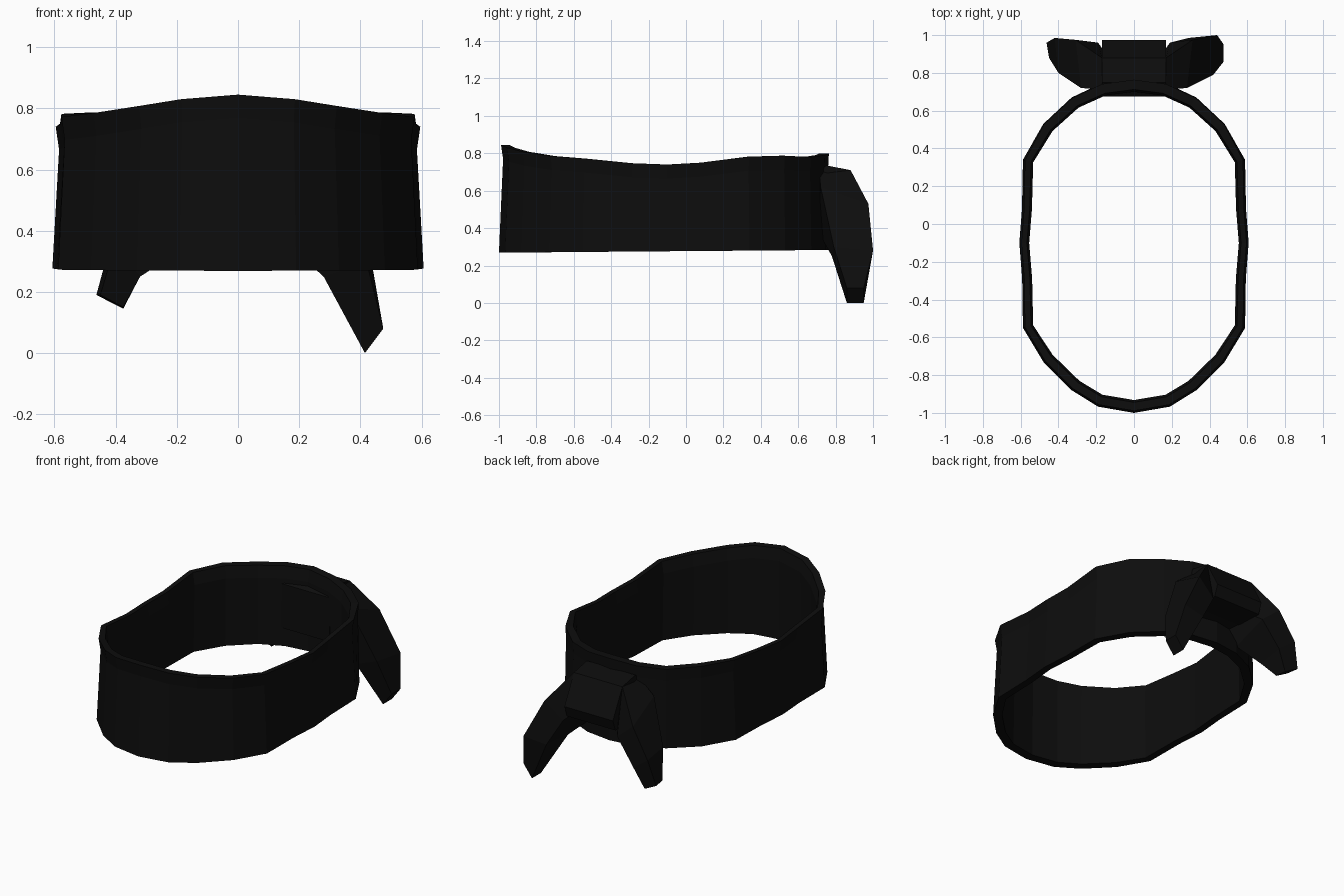
import bpy, bmesh
from mathutils import Vector

if "Cube" in bpy.data.objects:
    bpy.data.objects.remove(bpy.data.objects["Cube"])

black = bpy.data.materials.new("near black cloth")
black.diffuse_color = (0.004, 0.004, 0.004, 1)
black.use_nodes = True
black.node_tree.nodes["Principled BSDF"].inputs["Base Color"].default_value = black.diffuse_color


def finish(name, bm):
    bmesh.ops.recalc_face_normals(bm, faces=bm.faces)
    me = bpy.data.meshes.new(name)
    bm.to_mesh(me)
    bm.free()
    me.materials.append(black)
    ob = bpy.data.objects.new(name, me)
    bpy.context.collection.objects.link(ob)
    return ob


def loft(name, sections, closed=False):
    """Skin a row of equal-length closed cross-sections."""
    bm = bmesh.new()
    rows = [[bm.verts.new(p) for p in s] for s in sections]
    n, m = len(rows), len(rows[0])
    for i in range(n if closed else n - 1):
        a, b = rows[i], rows[(i + 1) % n]
        for j in range(m):
            k = (j + 1) % m
            bm.faces.new((a[j], a[k], b[k], b[j]))
    if not closed:
        bm.faces.new(rows[0])
        bm.faces.new(rows[-1])
    return finish(name, bm)


# Head band: half outline at the hem (x, y, top height), mirrored in x
half = [(0, -1.0, .845), (.19, -.967, .83), (.33, -.88, .808), (.48, -.73, .785),
        (.588, -.55, .772), (.592, -.29, .747), (.607, -.1, .74), (.593, .08, .75),
        (.588, .34, .782), (.48, .53, .787), (.33, .67, .78), (.17, .745, .79),
        (0, .768, .80)]
outline = half + [(-x, y, z) for x, y, z in half[-2:0:-1]]
band = []
for i, (x, y, top) in enumerate(outline):
    p, q = outline[i - 1], outline[(i + 1) % len(outline)]
    out = Vector((q[1] - p[1], p[0] - q[0], 0)).normalized()
    base = Vector((x, y, 0))
    thick = .052 + .016 * abs(out.y)
    hem = .277 + .008 * y
    lean = .022 if y < .5 else .008
    # (inset from the hem line, height): hem, waist under the lip, lip
    prof = [(0, hem), (lean, top - .075), (lean * .5, top),
            (thick - .012, top), (thick, top - .075), (thick - .008, hem)]
    band.append([base - out * d + Vector((0, 0, h)) for d, h in prof])
loft("head_band", band, closed=True)

# Knot: side profile (y, z) carried across the back of the band
knot_profile = [(.675, .68), (.75, .735), (.88, .71), (.975, .53),
                (.95, .46), (.80, .44), (.675, .40)]
loft("knot", [[(x, y, z) for y, z in knot_profile] for x in (-.17, .17)])


# Tails: each section is outer-front, outer-back, inner-back, inner-front
def tail(name, side, sections):
    loft(name, [[(side * x, y, z) for x, y, z in s] for s in sections])


root = [(.14, .71, .73), (.17, .88, .71), (.12, .86, .50), (.10, .71, .40)]
bend = [(.28, .72, .62), (.31, .975, .53), (.19, .96, .43), (.18, .73, .34)]
tail("long_tail", 1, [
    root, bend,
    [(.42, .79, .30), (.44, 1.0, .28), (.29, .985, .26), (.28, .78, .25)],
    [(.475, .86, .08), (.475, .95, .08), (.415, .95, 0), (.415, .86, 0)]])
tail("short_tail", -1, [
    root, bend,
    [(.40, .80, .36), (.42, .985, .35), (.31, .97, .27), (.32, .79, .25)],
    [(.45, .88, .19), (.463, .96, .19), (.375, .95, .145), (.375, .87, .15)]])
